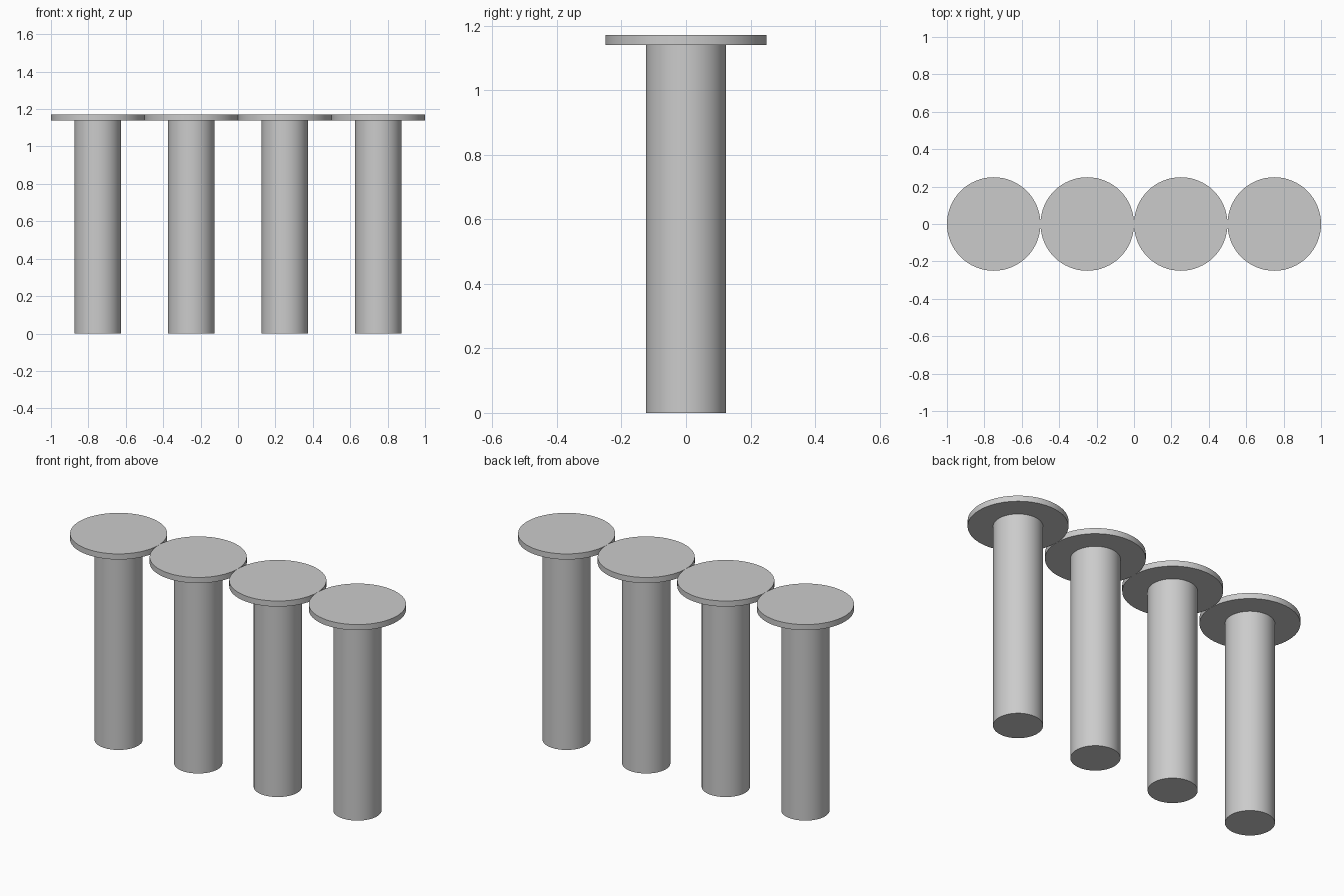
import bpy
import math

cube = bpy.data.objects.get("Cube")
if cube:
    bpy.data.objects.remove(cube, do_unlink=True)

# Single plain grey finish
grey = bpy.data.materials.new("light_grey")
grey.use_nodes = True
colour = (0.6, 0.6, 0.6, 1)
grey.diffuse_color = colour
grey.node_tree.nodes["Principled BSDF"].inputs["Base Color"].default_value = colour

SHAFT_RADIUS = 0.124
HEAD_RADIUS = 0.25
HEAD_BOTTOM = 1.14
HEAD_TOP = 1.172


def cylinder(name, x, radius, bottom, top):
    bpy.ops.mesh.primitive_cylinder_add(
        vertices=64, radius=radius, depth=top - bottom,
        location=(x, 0, (bottom + top) / 2))
    obj = bpy.context.object
    obj.name = name
    obj.data.materials.append(grey)
    bpy.ops.object.shade_smooth_by_angle(angle=math.radians(30))
    return obj


# Row of four pedestals: a round shaft under a wide thin disc
for i in range(4):
    x = (i - 1.5) * 2 * HEAD_RADIUS
    cylinder(f"shaft_{i + 1}", x, SHAFT_RADIUS, 0, HEAD_BOTTOM)
    cylinder(f"disc_top_{i + 1}", x, HEAD_RADIUS, HEAD_BOTTOM, HEAD_TOP)
